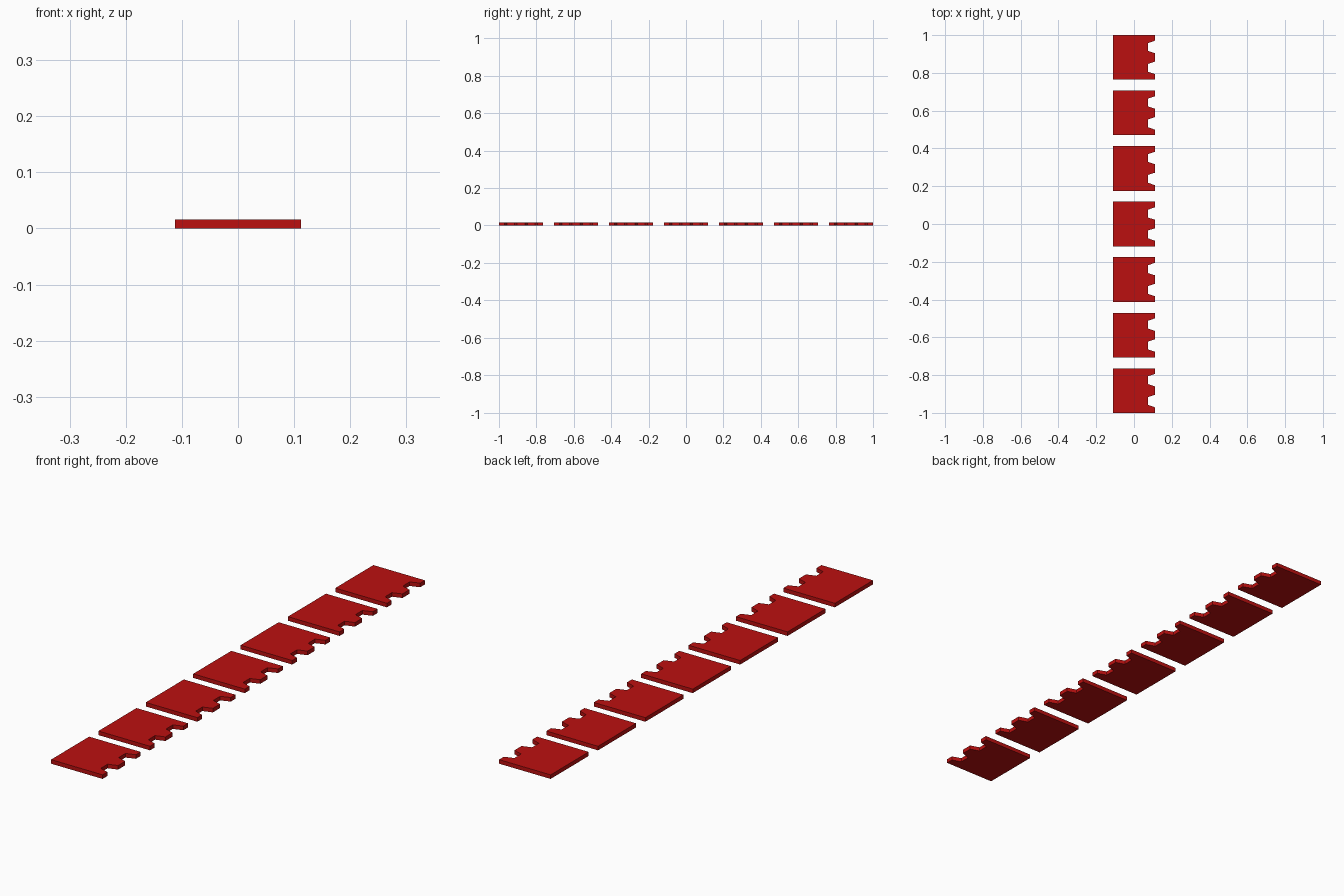
import bpy, bmesh

if "Cube" in bpy.data.objects:
    bpy.data.objects.remove(bpy.data.objects["Cube"])

COUNT, LENGTH, HALF_W, THICK = 7, 0.236, 0.112, 0.016
PITCH = (2 - LENGTH) / (COUNT - 1)
NOTCH_X = 0.075  # bottom of the notches

red = bpy.data.materials.new("red")
red.diffuse_color = (0.5, 0.005, 0.005, 1)
red.use_nodes = True
red.node_tree.nodes["Principled BSDF"].inputs["Base Color"].default_value = red.diffuse_color

# Plate outline: straight back edge, two flared notches on the +x edge
notch = [(HALF_W, 0.022), (NOTCH_X, 0.034), (NOTCH_X, 0.076), (HALF_W, 0.089)]
upper = notch + [(HALF_W, LENGTH / 2), (-HALF_W, LENGTH / 2)]
outline = [(x, -y) for x, y in reversed(upper)] + upper

# Extrude the outline into one solid plate
bm = bmesh.new()
base = bm.faces.new([bm.verts.new((x, y, 0)) for x, y in outline])
top = bmesh.ops.extrude_face_region(bm, geom=[base], use_keep_orig=True)
bmesh.ops.translate(bm, vec=(0, 0, THICK),
                    verts=[v for v in top["geom"] if isinstance(v, bmesh.types.BMVert)])
bmesh.ops.recalc_face_normals(bm, faces=bm.faces)
mesh = bpy.data.meshes.new("notched_plate")
bm.to_mesh(mesh)
bm.free()
mesh.materials.append(red)

# Row of plates along y
for i in range(COUNT):
    plate = bpy.data.objects.new(f"notched_plate_{i + 1}", mesh)
    plate.location.y = (i - (COUNT - 1) / 2) * PITCH
    bpy.context.collection.objects.link(plate)
